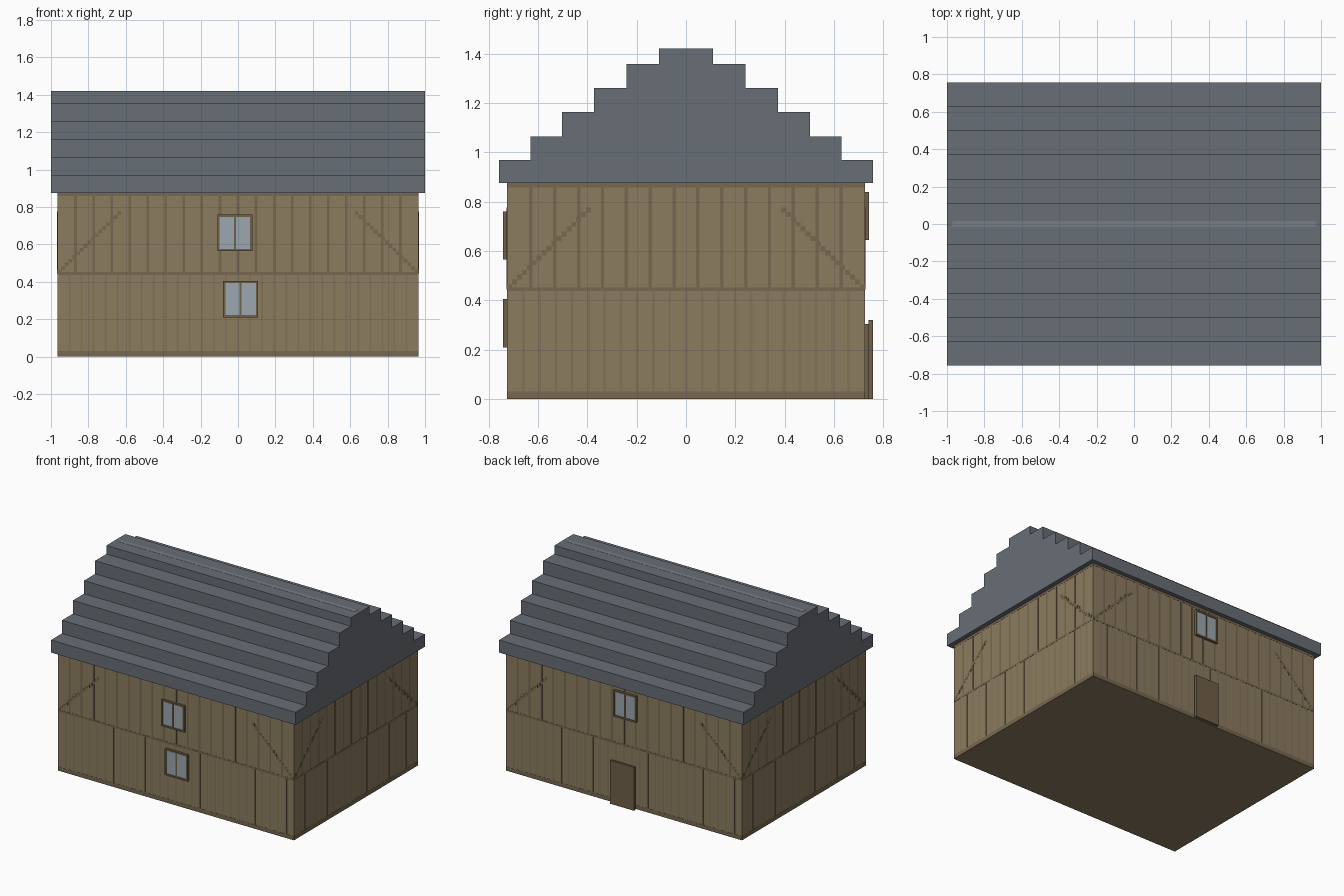
import bpy, bmesh
from mathutils import Matrix

if "Cube" in bpy.data.objects:
    bpy.data.objects.remove(bpy.data.objects["Cube"])

def material(name, rgb):
    m = bpy.data.materials.new(name)
    m.diffuse_color = (*rgb, 1)
    m.use_nodes = True
    m.node_tree.nodes["Principled BSDF"].inputs["Base Color"].default_value = m.diffuse_color
    return m

WALL = material("wall_wood", (0.26, 0.20, 0.115))
BEAM = material("beam_wood", (0.185, 0.137, 0.08))
GROOVE = material("plank_groove", (0.23, 0.175, 0.10))
FRAME = material("frame_wood", (0.16, 0.115, 0.065))
GLASS = material("glass", (0.33, 0.39, 0.43))
ROOF = material("roof_slate", (0.14, 0.157, 0.18))
RIDGE = material("ridge_slate", (0.19, 0.21, 0.24))

def boxes(name, items, mat):
    """One object from (min corner, max corner) boxes."""
    bm = bmesh.new()
    for a, b in items:
        size = [q - p for p, q in zip(a, b)]
        mid = [(p + q) / 2 for p, q in zip(a, b)]
        bmesh.ops.create_cube(bm, size=1, matrix=Matrix.Translation(mid) @ Matrix.Diagonal((*size, 1)))
    me = bpy.data.meshes.new(name)
    bm.to_mesh(me)
    bm.free()
    me.materials.append(mat)
    ob = bpy.data.objects.new(name, me)
    bpy.context.collection.objects.link(ob)
    return ob

HX, HY, WALL_TOP = 0.965, 0.725, 0.875
MID = 0.445

# Main body
boxes("walls", [((-HX, -HY, 0), (HX, HY, WALL_TOP))], WALL)

# Stepped gable roof: one profile extruded along x
steps = [(0.757, 0.968), (0.63, 1.065), (0.502, 1.163), (0.372, 1.26), (0.241, 1.357), (0.11, 1.42)]
half, z = [], WALL_TOP
for y, top in steps:
    half += [(y, z), (y, top)]
    z = top
profile = half + [(-y, z) for y, z in reversed(half)]
bm = bmesh.new()
face = bm.faces.new([bm.verts.new((-1, y, z)) for y, z in profile])
ext = bmesh.ops.extrude_face_region(bm, geom=[face])
bmesh.ops.translate(bm, vec=(2, 0, 0), verts=[v for v in ext["geom"] if isinstance(v, bmesh.types.BMVert)])
bmesh.ops.recalc_face_normals(bm, faces=bm.faces)
me = bpy.data.meshes.new("roof")
bm.to_mesh(me)
bm.free()
me.materials.append(ROOF)
bpy.context.collection.objects.link(bpy.data.objects.new("roof", me))
boxes("ridge_strip", [((-0.97, -0.015, 1.418), (0.97, 0.015, 1.421))], RIDGE)

# Timber pattern on each wall: u runs along the wall, z up, barely raised
def on_wall(axis, side, u0, u1, z0, z1, t):
    d = HY if axis == "x" else HX
    lo, hi = sorted((side * (d - 0.004), side * (d + t)))
    if axis == "x":
        return (u0, lo, z0), (u1, hi, z1)
    return (lo, u0, z0), (hi, u1, z1)

for axis, h, posts, planks in (("x", HX, 20, 30), ("y", HY, 15, 22)):
    for side, tag in ((-1, "a"), (1, "b")):
        label = ("long" if axis == "x" else "gable") + "_wall_" + tag
        wall = lambda u0, u1, z0, z1, t: on_wall(axis, side, u0, u1, z0, z1, t)
        post_u = [-h + 2 * h * i / posts for i in range(1, posts)]
        boxes(label + "_posts", [wall(u - 0.007, u + 0.007, MID, 0.86, 0.001) for u in post_u], BEAM)
        boxes(label + "_rails", [wall(-h, h, MID - 0.007, MID + 0.007, 0.0013),
                                 wall(-h, h, 0.858, WALL_TOP, 0.0013),
                                 wall(-h, h, 0, 0.03, 0.0013)], BEAM)
        plank_u = [-h + 2 * h * i / planks for i in range(1, planks)]
        boxes(label + "_planks", [wall(u - 0.006, u + 0.006, 0.03, MID, 0.001) for u in plank_u], GROOVE)
        # Diagonal braces drawn as little stair steps
        brace = []
        for i in range(17):
            u, z = h - 0.02 * (i + 1), MID + 0.0195 * i
            brace += [wall(u, u + 0.02, z, z + 0.02, 0.0016), wall(-u - 0.02, -u, z, z + 0.02, 0.0016)]
        boxes(label + "_braces", brace, BEAM)

# Two-pane windows
def window(name, side, x0, z0):
    x1, z1, b = x0 + 0.187, z0 + 0.195, 0.012
    xm = (x0 + x1) / 2
    def bar(xa, xb, za, zb, t=0.017):
        return on_wall("x", side, xa, xb, za, zb, t)
    boxes(name + "_frame", [bar(x0, x0 + b, z0, z1), bar(x1 - b, x1, z0, z1),
                            bar(x0 + b, x1 - b, z0, z0 + b), bar(x0 + b, x1 - b, z1 - b, z1),
                            bar(xm - 0.005, xm + 0.005, z0 + b, z1 - b)], FRAME)
    boxes(name + "_glass", [bar(x0 + 0.005, x1 - 0.005, z0 + 0.005, z1 - 0.005, 0.012)], GLASS)

window("front_upper_window", -1, -0.11, 0.565)
window("front_lower_window", -1, -0.08, 0.21)
window("back_window", 1, -0.11, 0.645)

# Back door with its backing panel
boxes("door_backing", [((-0.09, 0.72, 0), (0.075, 0.742, 0.305))], FRAME)
boxes("door", [((-0.105, 0.74, 0), (0.09, 0.757, 0.32))], FRAME)
